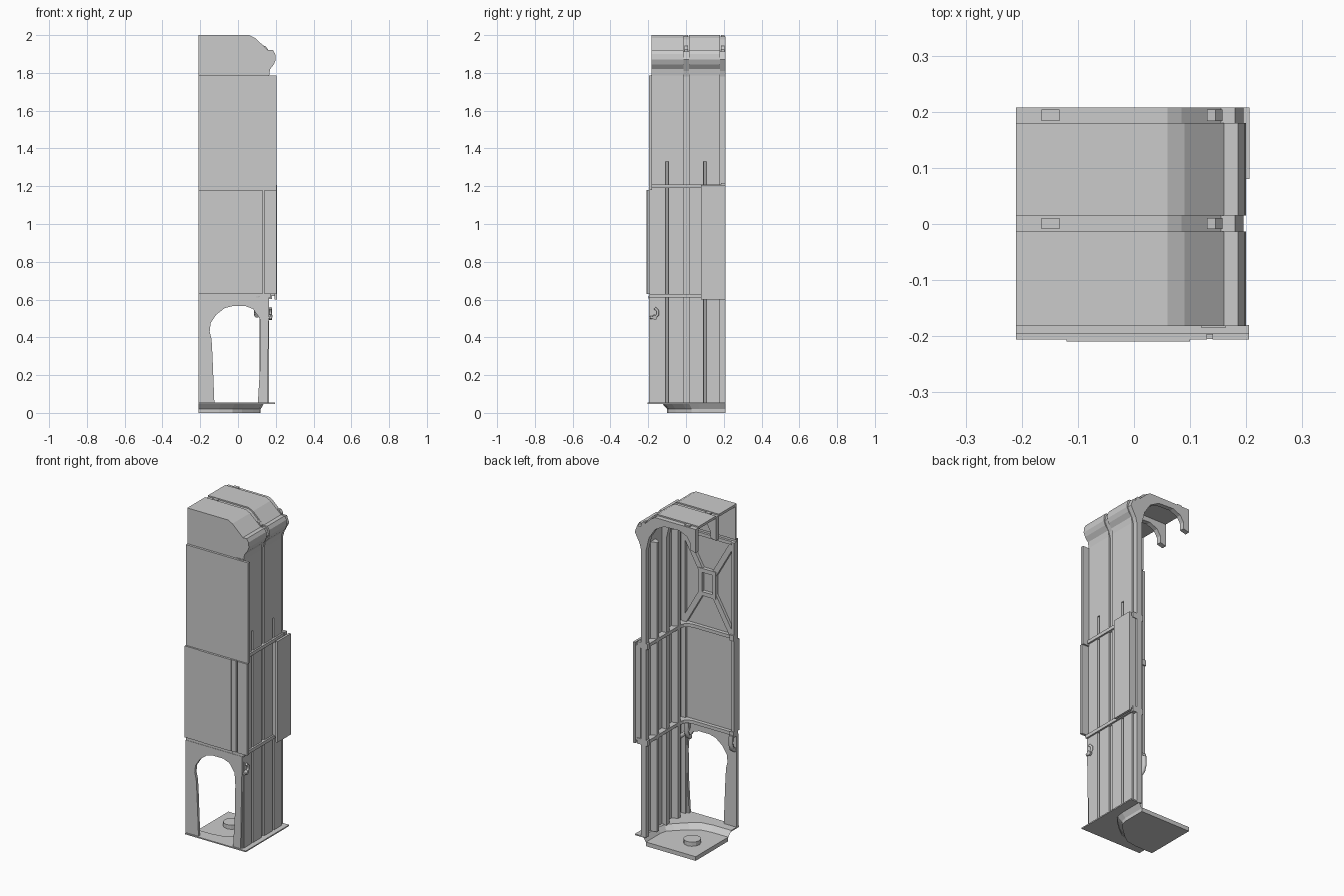
import bpy, bmesh
from mathutils import Vector


def make(name, verts, faces):
    me = bpy.data.meshes.new(name)
    me.from_pydata(verts, [], faces)
    bm = bmesh.new()
    bm.from_mesh(me)
    bmesh.ops.recalc_face_normals(bm, faces=bm.faces)
    bm.to_mesh(me)
    bm.free()
    ob = bpy.data.objects.new(name, me)
    bpy.context.collection.objects.link(ob)
    return ob


def prism(name, pts, axis, a, b):
    """Extrude an outline: axis 'y' takes (x, z) points, axis 'z' takes (x, y)."""
    def place(p, d):
        return (p[0], d, p[1]) if axis == 'y' else (p[0], p[1], d)
    n = len(pts)
    verts = [place(p, a) for p in pts] + [place(p, b) for p in pts]
    faces = [tuple(range(n)), tuple(range(2 * n - 1, n - 1, -1))]
    faces += [(i, (i + 1) % n, (i + 1) % n + n, i + n) for i in range(n)]
    return make(name, verts, faces)


def box(name, x0, x1, y0, y1, z0, z1):
    return prism(name, [(x0, y0), (x1, y0), (x1, y1), (x0, y1)], 'z', z0, z1)


def tube(name, pts, r):
    cu = bpy.data.curves.new(name, 'CURVE')
    cu.dimensions = '3D'
    cu.bevel_depth = r
    cu.bevel_resolution = 1
    cu.use_fill_caps = True
    sp = cu.splines.new('POLY')
    sp.points.add(len(pts) - 1)
    for p, co in zip(sp.points, pts):
        p.co = (*co, 1)
    ob = bpy.data.objects.new(name, cu)
    bpy.context.collection.objects.link(ob)
    return ob


BAYS = [(-.18, -.013), (.015, .18)]
RIBS = [(-.013, .015), (.18, .208)]

# Roof shells with the rounded cornice on the right
outer = [(-.21, 2), (.06, 2), (.09, 1.985), (.16, 1.92), (.185, 1.92), (.197, 1.9),
         (.2, 1.87), (.19, 1.845), (.17, 1.82), (.165, 1.785)]
inner = [(.15, 1.785), (.15, 1.9), (.085, 1.965), (.055, 1.985), (-.21, 1.985)]
for a, b in BAYS:
    prism("roof_shell", outer + inner, 'y', a, b)

# Front end cap of the roof
prism("roof_end_panel", outer + [(-.21, 1.785)], 'y', -.182, -.172)

# Arch ribs running down the side wall as posts, with a hooked left leg
rib = [(-.21, 1.992), (.06, 1.992), (.085, 1.978), (.155, 1.912), (.18, 1.912),
       (.195, 1.87), (.163, 1.81), (.155, 1.78), (.155, .05), (.12, .05), (.12, 1.78),
       (.1, 1.86), (.06, 1.92), (0, 1.953), (-.1, 1.957), (-.15, 1.935), (-.172, 1.9),
       (-.172, 1.86), (-.21, 1.85)]
for a, b in RIBS:
    prism("arch_rib", rib, 'y', a, b)
    m = (a + b) / 2
    box("rib_clip_left", -.165, -.133, m - .01, m + .01, 1.97, 2.0)
    prism("rib_clip_right", [(.13, 1.92), (.13, 1.945), (.145, 1.942), (.158, 1.925), (.158, 1.9)],
          'y', m - .01, m + .01)

# Side wall bays: outer groove in the lower part, folded stiffener inside
for a, b in BAYS:
    m = .1 if a > 0 else -.1
    back = [(.15, b), (.15, m + .025), (.115, m + .01), (.115, m - .01), (.15, m - .025), (.15, a)]
    groove = [(.165, a), (.165, m - .008), (.145, m - .005), (.145, m + .005), (.165, m + .008), (.165, b)]
    prism("side_wall_lower", groove + back, 'z', .05, 1.33)
    prism("side_wall_upper", [(.165, a), (.165, b)] + back, 'z', 1.33, 1.79)

# Lower front wall with the arched opening
prism("front_wall_lower", [
    (-.21, .05), (-.125, .05), (-.135, .3), (-.14, .39), (-.15, .43), (-.145, .475), (-.115, .52),
    (-.07, .555), (-.03, .565), (.04, .565), (.08, .55), (.115, .5), (.12, .43), (.117, .25),
    (.105, .05), (.155, .05), (.165, .61), (-.21, .61)], 'y', -.197, -.18)

# Middle front panels
box("front_panel_middle", -.21, .13, -.206, -.186, .63, 1.18)
box("front_panel_middle_corner", .14, .205, -.206, -.19, .63, 1.18)
prism("front_panel_overlay", [(-.095, .63), (.1, .63), (.1, 1.18), (-.12, 1.18)], 'y', -.209, -.2)
box("front_panel_backing", -.2, .16, -.192, -.18, .6, 1.2)

# Upper front panel
box("front_panel_upper", -.21, .205, -.196, -.18, 1.18, 1.785)
box("front_edge_post", -.21, -.192, -.185, -.158, .62, 1.77)
box("front_corner_post", .12, .163, -.185, -.165, .05, 1.79)

# Cross brace with an open square hub on the inside of the upper panel
cx, cz = -.03, 1.48
for sx in (-1, 1):
    for sz in (-1, 1):
        p = Vector((cx + sx * .04, cz + sz * .06))
        q = Vector((cx + sx * .16, cz + sz * .27))
        d = (q - p).normalized()
        n = Vector((-d.y, d.x)) * .016
        prism("brace_arm", [tuple(v) for v in (p + n, q + n, q - n, p - n)], 'y', -.182, -.162)
for s in (-1, 1):
    x, z = cx + s * .046, cz + s * .07
    box("hub_side", x - .011, x + .011, -.182, -.158, cz - .082, cz + .082)
    box("hub_bar", cx - .036, cx + .036, -.182, -.158, z - .012, z + .012)
box("brace_top_rail", -.2, .14, -.182, -.166, 1.75, 1.77)
box("brace_corner_strip", .12, .14, -.182, -.162, 1.21, 1.76)

# L-shaped rails around both walls with a rounded inner corner
rail = [(-.21, -.195), (.175, -.195), (.175, .208), (.115, .208), (.115, -.11),
        (.107, -.135), (.09, -.15), (.065, -.158), (-.21, -.158)]
for z in (.61, 1.19):
    prism("wall_rail", rail, 'z', z, z + .02)
    box("rail_end_clip_back", .11, .18, .185, .208, z - .008, z + .026)
    box("rail_end_clip_left", -.21, -.185, -.195, -.15, z - .008, z + .026)

# Raised outer plate on the side wall
box("side_plate", .192, .206, .08, .208, .6, 1.207)
for y in (.095, .192):
    box("side_plate_spacer", .16, .195, y, y + .012, .62, 1.19)

# Curved hooks under the lower rail
tube("hook_corner", [(.105, -.185, .62), (.11, -.18, .57), (.13, -.172, .53),
                     (.155, -.168, .508), (.18, -.165, .505)], .014)
tube("hook_side", [(.172, -.19, .505), (.172, -.165, .505), (.172, -.15, .52),
                   (.172, -.15, .54), (.172, -.165, .555)], .008)
for x in (-.195, .1):
    tube("hook_inner", [(x, -.15, .615), (x, -.148, .56), (x, -.158, .53), (x, -.182, .515)], .014)

# Stepped floor: lower pan, sloped riser and thin upper plate
low = [(-.21, -.1), (-.1, -.1), (-.03, -.09), (.02, -.055), (.08, .0), (.11, .03), (.12, .07), (.12, .208)]
high = [(-.21, -.13), (-.09, -.13), (-.015, -.118), (.035, -.08), (.1, -.02), (.13, .015), (.14, .065), (.14, .208)]
prism("floor_pan", low + [(-.21, .208)], 'z', 0, .025)
prism("floor_plate", high + [(.195, .208), (.195, -.205), (-.21, -.205)], 'z', .047, .054)
k = len(low)
make("floor_riser", [(x, y, .02) for x, y in low] + [(x, y, .054) for x, y in high],
     [(i, i + 1, i + 1 + k, i + k) for i in range(k - 1)])

# Round boss on the floor
bpy.ops.mesh.primitive_cylinder_add(vertices=12, radius=.048, depth=.03, location=(-.09, .07, .035))
bpy.context.object.name = "floor_boss"
